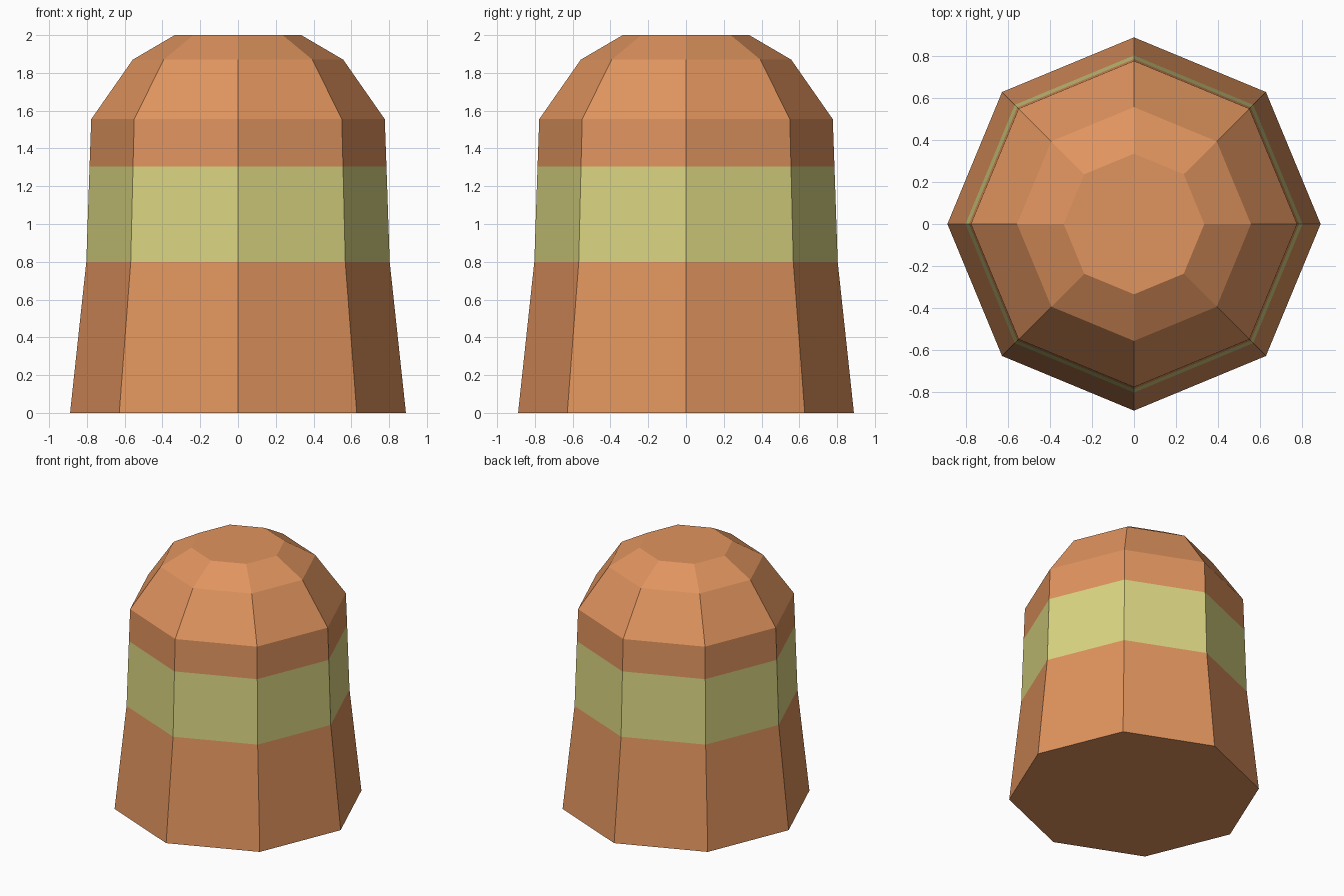
import bpy, bmesh, math

if "Cube" in bpy.data.objects:
    bpy.data.objects.remove(bpy.data.objects["Cube"])

def material(name, rgb):
    m = bpy.data.materials.new(name)
    m.diffuse_color = (*rgb, 1)
    m.use_nodes = True
    m.node_tree.nodes["Principled BSDF"].inputs["Base Color"].default_value = m.diffuse_color
    return m

SIDES = 8
# Profile of the thimble-shaped body: (radius, height), bottom to top
PROFILE = [(0.889, 0), (0.803, 0.8), (0.786, 1.305), (0.777, 1.555), (0.557, 1.87), (0.335, 2.0)]

bm = bmesh.new()
rings = [[bm.verts.new((r * math.cos(math.tau * i / SIDES),
                        r * math.sin(math.tau * i / SIDES), z)) for i in range(SIDES)]
         for r, z in PROFILE]

# Flat-sided walls between neighbouring rings
for low, high in zip(rings, rings[1:]):
    for i in range(SIDES):
        j = (i + 1) % SIDES
        bm.faces.new((low[i], low[j], high[j], high[i]))

# Flat bottom and top
bm.faces.new(rings[0][::-1])
bm.faces.new(rings[-1])

# Painted band, chosen by height
for f in bm.faces:
    f.material_index = int(0.8 < f.calc_center_median().z < 1.3)

bmesh.ops.recalc_face_normals(bm, faces=bm.faces)
mesh = bpy.data.meshes.new("banded_body")
bm.to_mesh(mesh)
bm.free()
mesh.materials.append(material("copper orange", (0.745, 0.296, 0.112)))
mesh.materials.append(material("pale yellow green", (0.701, 0.665, 0.223)))
bpy.context.collection.objects.link(bpy.data.objects.new("banded_body", mesh))
